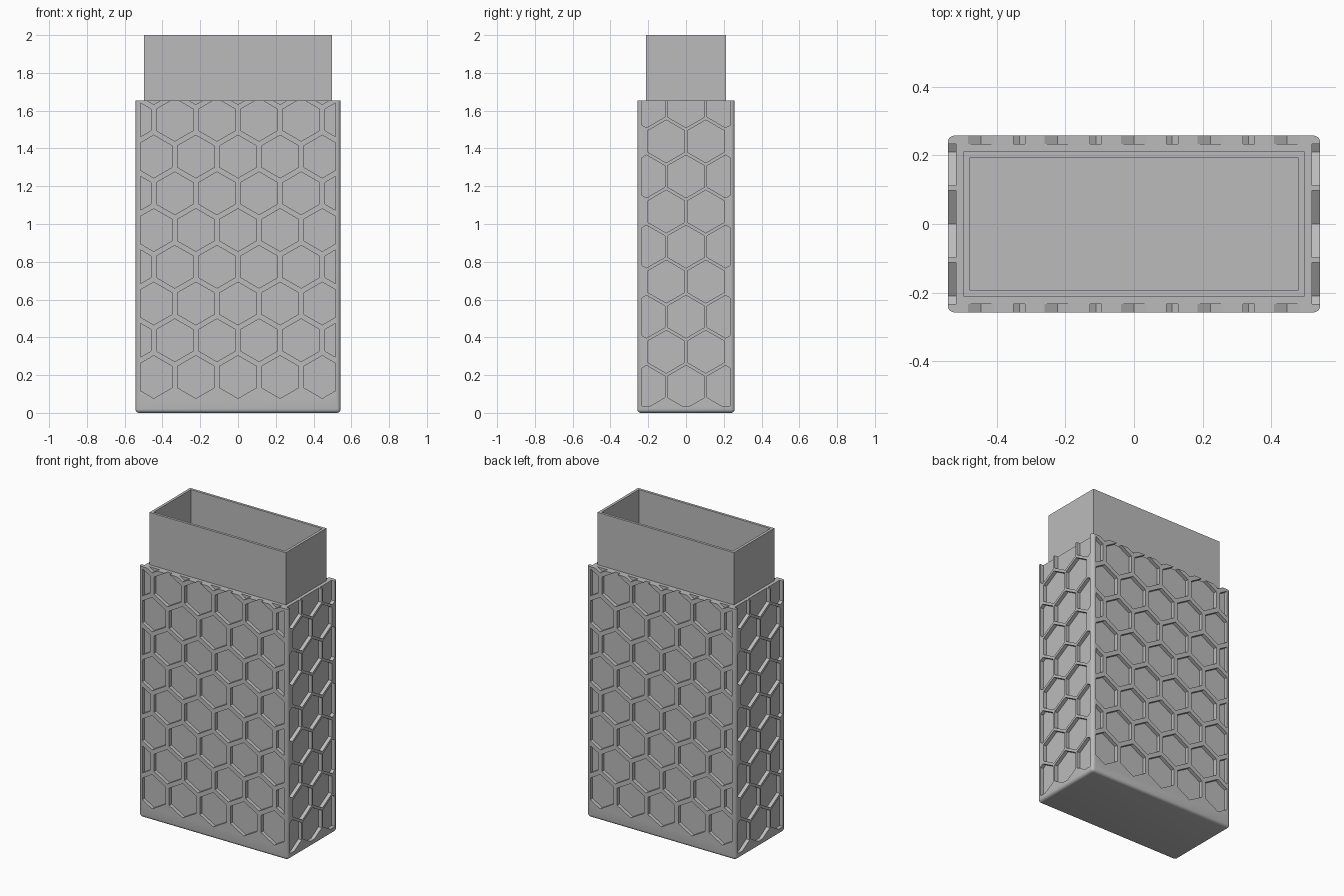
import bpy, bmesh
from math import sin, cos, tau
from mathutils import Vector

cube = bpy.data.objects.get("Cube")
if cube:
    bpy.data.objects.remove(cube, do_unlink=True)

HX, HY, TOP = 0.543, 0.258, 1.655     # half sizes and height of the case
DEPTH, RADIUS = 0.024, 0.113          # hexagon recess

grey = bpy.data.materials.new("plain_grey")
grey.use_nodes = True
grey.diffuse_color = (0.5, 0.5, 0.5, 1)
grey.node_tree.nodes["Principled BSDF"].inputs["Base Color"].default_value = (0.5, 0.5, 0.5, 1)


def finish(name, bm):
    bmesh.ops.recalc_face_normals(bm, faces=bm.faces)
    mesh = bpy.data.meshes.new(name)
    bm.to_mesh(mesh)
    bm.free()
    mesh.materials.append(grey)
    obj = bpy.data.objects.new(name, mesh)
    bpy.context.collection.objects.link(obj)
    return obj


def box(name, hx, hy, z0, z1, bevel=0.0):
    bm = bmesh.new()
    bmesh.ops.create_cube(bm, size=2)
    for v in bm.verts:
        v.co = (v.co.x * hx, v.co.y * hy, z1 if v.co.z > 0 else z0)
    if bevel:
        # round every edge except the top rim
        edges = [e for e in bm.edges if min(v.co.z for v in e.verts) < z1 - 0.01]
        bmesh.ops.bevel(bm, geom=edges, offset=bevel, segments=5, profile=0.5, affect='EDGES')
    return finish(name, bm)


def clip(points, axis, limit, sign):
    """Keep the part of a polygon where sign * coordinate <= sign * limit."""
    out = []
    for a, b in zip(points, points[1:] + points[:1]):
        da, db = sign * (limit - a[axis]), sign * (limit - b[axis])
        if da >= 0:
            out.append(a)
        if da * db < 0:
            out.append(a.lerp(b, da / (da - db)))
    return out


def add_prism(bm, points, place, inner, outer):
    rings = [[bm.verts.new(place(p.x, d, p.y)) for p in points] for d in (inner, outer)]
    bm.faces.new(rings[0])
    bm.faces.new(rings[1])
    n = len(points)
    for i in range(n):
        j = (i + 1) % n
        bm.faces.new((rings[0][i], rings[0][j], rings[1][j], rings[1][i]))


def hex_cutters(name, place, face, limit, pitch, row_height, first):
    """Staggered hexagon prisms over two opposite walls."""
    bm = bmesh.new()
    for row in range(9):
        z = first + row * row_height
        for col in range(-3, 4):
            u = (col + (row % 2) / 2) * pitch
            if abs(u) - RADIUS * cos(tau / 12) > limit - 0.025:
                continue
            pts = [Vector((u + RADIUS * sin(k * tau / 6), z + RADIUS * cos(k * tau / 6)))
                   for k in range(6)]
            for axis, lim, sign in ((0, limit, 1), (0, -limit, -1), (1, 0.037, -1)):
                pts = clip(pts, axis, lim, sign)
            for side in (-1, 1):
                add_prism(bm, pts, place, side * (face - DEPTH), side * (face + 0.05))
    return finish(name, bm)


def combine(target, tool, operation):
    mod = target.modifiers.new(tool.name, 'BOOLEAN')
    mod.operation, mod.object, mod.solver = operation, tool, 'EXACT'
    bpy.context.view_layer.objects.active = target
    bpy.ops.object.modifier_apply(modifier=mod.name)
    bpy.data.objects.remove(tool, do_unlink=True)


# Rounded case with a plain neck rising from it
case = box("honeycomb_case", HX, HY, 0, TOP, 0.02)
combine(case, box("neck", 0.497, 0.211, 1.5, 2.0), 'UNION')

# Hollow inside, open at the top
combine(case, box("cavity", 0.479, 0.194, 0.06, 2.2), 'DIFFERENCE')

# Recessed hexagons on front and back, then on both sides
combine(case, hex_cutters("long_wall_hexes", lambda u, d, z: (u, d, z),
                          HY, HX - 0.026, 0.223, 0.1945, 0.19), 'DIFFERENCE')
combine(case, hex_cutters("short_wall_hexes", lambda u, d, z: (d, u, z),
                          HX, HY - 0.025, 0.2095, 0.1856, 0.138), 'DIFFERENCE')

# Smooth the rounded edges only
bpy.ops.object.select_all(action='DESELECT')
case.select_set(True)
bpy.context.view_layer.objects.active = case
bpy.ops.object.shade_smooth_by_angle(angle=0.5)
